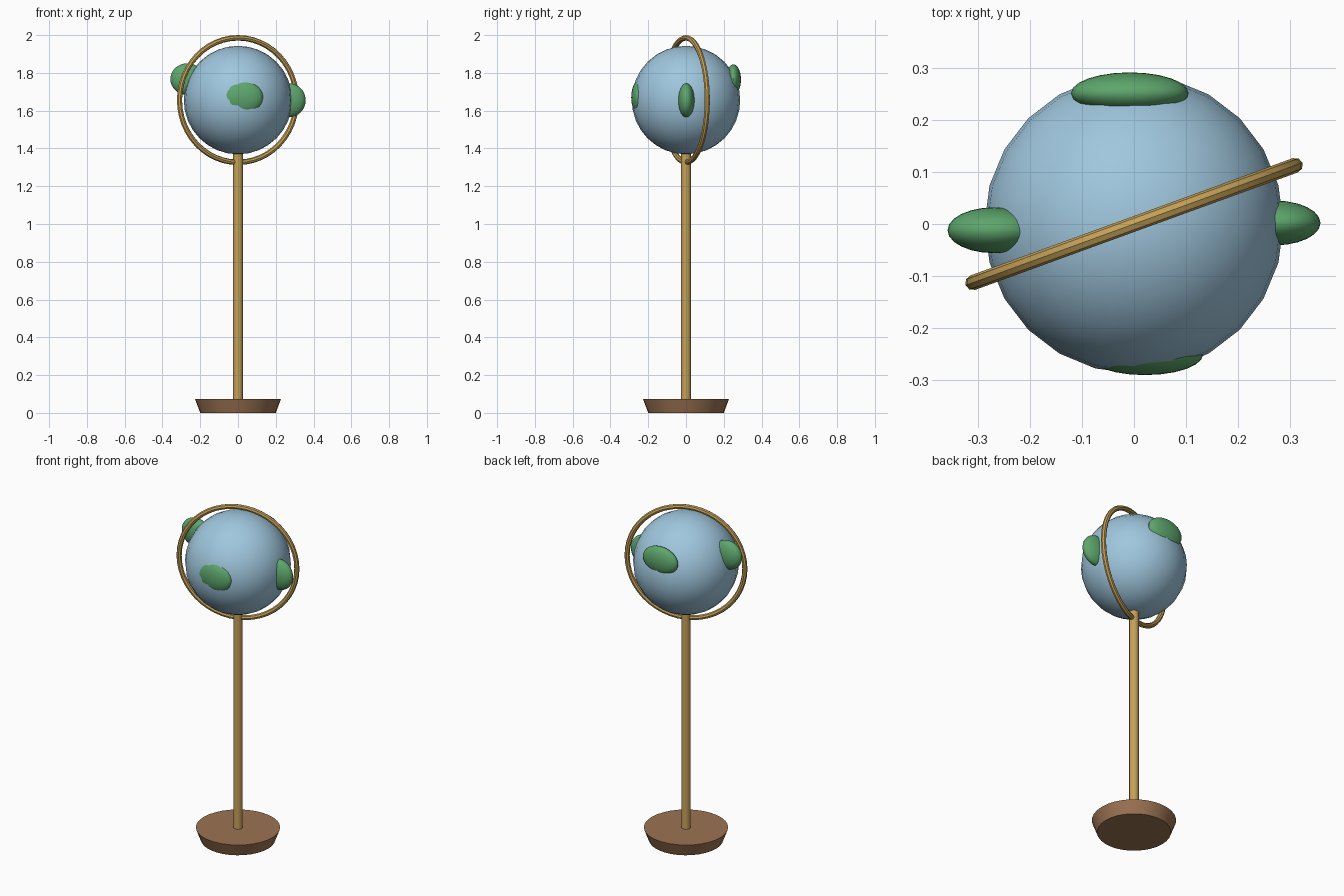
import bpy
import math

if "Cube" in bpy.data.objects:
    bpy.data.objects.remove(bpy.data.objects["Cube"], do_unlink=True)


def make_material(name, rgb):
    mat = bpy.data.materials.new(name)
    mat.use_nodes = True
    color = (*rgb, 1.0)
    mat.diffuse_color = color
    mat.node_tree.nodes["Principled BSDF"].inputs["Base Color"].default_value = color
    return mat


WOOD = make_material("brown wood", (0.33, 0.17, 0.085))
BRASS = make_material("brass", (0.56, 0.36, 0.10))
WATER = make_material("pale blue", (0.35, 0.57, 0.73))
LAND = make_material("green", (0.11, 0.38, 0.15))

GLOBE_Z = 1.656
GLOBE_RADIUS = 0.287


def finish(name, mat):
    """Name, colour and smooth the newly added primitive."""
    obj = bpy.context.object
    obj.name = name
    obj.data.name = name
    obj.data.materials.append(mat)
    bpy.ops.object.shade_smooth_by_angle(angle=math.radians(40))
    return obj


def ellipsoid(name, mat, center, radii, segments=24, rings=16):
    bpy.ops.mesh.primitive_uv_sphere_add(segments=segments, ring_count=rings, radius=1, location=center)
    bpy.context.object.scale = radii
    bpy.ops.object.transform_apply(location=False, rotation=False, scale=True)
    return finish(name, mat)


# Flared wooden foot
bpy.ops.mesh.primitive_cone_add(vertices=32, radius1=0.2, radius2=0.228, depth=0.074, location=(0, 0, 0.037))
finish("base", WOOD)

# Tall post from the foot to the underside of the globe
bottom, top = 0.06, 1.38
bpy.ops.mesh.primitive_cylinder_add(vertices=16, radius=0.026, depth=top - bottom,
                                    location=(0, 0, (bottom + top) / 2))
finish("post", BRASS)

# Upright ring around the globe, turned about the vertical axis
bpy.ops.mesh.primitive_torus_add(major_segments=48, minor_segments=8, major_radius=0.3295, minor_radius=0.0145,
                                 location=(0, 0, GLOBE_Z),
                                 rotation=(math.radians(90), 0, math.radians(20)))
finish("meridian_ring", BRASS)

# Globe
ellipsoid("globe", WATER, (0, 0, GLOBE_Z), (GLOBE_RADIUS,) * 3)

# Raised land masses: centre, radii
lands = {
    "front_land": ((0.021, -0.25, 1.67), (0.112, 0.04, 0.088)),
    "back_land": ((-0.008, 0.251, 1.765), (0.113, 0.04, 0.08)),
    "left_land": ((0.27, 0.002, 1.655), (0.088, 0.043, 0.09)),
    "right_land": ((-0.268, -0.012, 1.767), (0.09, 0.044, 0.084)),
}
for name, (center, radii) in lands.items():
    ellipsoid(name, LAND, center, radii)
